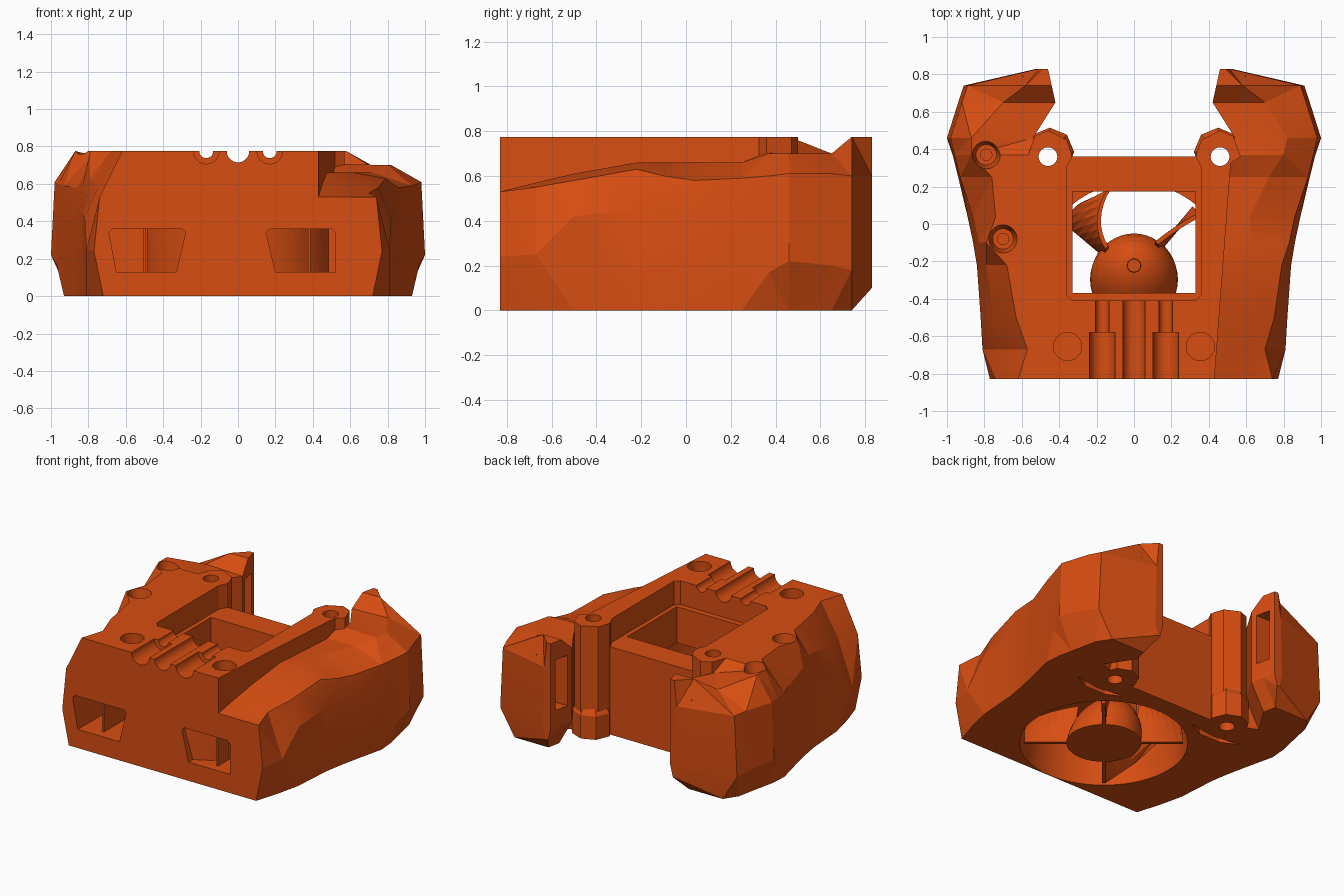
import bpy, bmesh, math

if "Cube" in bpy.data.objects:
    bpy.data.objects.remove(bpy.data.objects["Cube"], do_unlink=True)

orange = bpy.data.materials.new("orange_plastic")
orange.use_nodes = True
COLOUR = (0.68, 0.075, 0.006, 1)
orange.diffuse_color = COLOUR
orange.node_tree.nodes["Principled BSDF"].inputs["Base Color"].default_value = COLOUR


def loft(name, rings):
    """Closed solid through rings of equal point count."""
    bm = bmesh.new()
    loops = [[bm.verts.new(p) for p in ring] for ring in rings]
    n = len(loops[0])
    for a, b in zip(loops, loops[1:]):
        for i in range(n):
            j = (i + 1) % n
            bm.faces.new((a[i], a[j], b[j], b[i]))
    bm.faces.new(loops[0])
    bm.faces.new(loops[-1])
    bmesh.ops.triangulate(bm, faces=[f for f in bm.faces if len(f.verts) == 4])
    bmesh.ops.recalc_face_normals(bm, faces=bm.faces)
    mesh = bpy.data.meshes.new(name)
    bm.to_mesh(mesh)
    bm.free()
    mesh.materials.append(orange)
    obj = bpy.data.objects.new(name, mesh)
    bpy.context.collection.objects.link(obj)
    return obj


def prism(name, outline, z0, z1):
    return loft(name, [[(x, y, z) for x, y in outline] for z in (z0, z1)])


def block(name, x0, x1, y0, y1, z0, z1):
    return prism(name, [(x0, y0), (x1, y0), (x1, y1), (x0, y1)], z0, z1)


def circle(r, n=40):
    return [(r * math.cos(t * math.tau / n), r * math.sin(t * math.tau / n)) for t in range(n)]


def post(name, x, y, r, z0, z1, r1=None, n=40):
    return loft(name, [[(x + u, y + v, z) for u, v in circle(q, n)]
                       for q, z in ((r, z0), (r1 or r, z1))])


def groove(name, x, r, y0, y1):
    return loft(name, [[(x + u, y, TOP + v) for u, v in circle(r)] for y in (y0, y1)])


def combine(target, tool, operation):
    mod = target.modifiers.new("combine", 'BOOLEAN')
    mod.operation = operation
    mod.solver = 'EXACT'
    mod.object = tool
    bpy.context.view_layer.objects.active = target
    bpy.ops.object.modifier_apply(modifier=mod.name)
    bpy.data.objects.remove(tool, do_unlink=True)


TOP = 0.775
FAN_Y = -0.297

# Shared side stations: y, inner x, upper x, upper z, lower x, lower z, bottom x
STATIONS = [
    (-.83, .40, .74, .53, .77, .24, .72),
    (-.67, .40, .70, .55, .81, .25, .77),
    (-.50, .40, .75, .58, .82, .42, .81),
    (-.22, .40, .79, .63, .84, .45, .83),
    (-.10, .40, .83, .60, .86, .43, .85),
    (.04, .40, .86, .58, .89, .40, .88),
    (.25, .40, .93, .59, .94, .22, .93),
    (.37, .40, .96, .60, .97, .17, .92),
    (.46, .54, .98, .61, 1.0, .22, .90),
    (.65, .42, .92, .61, .94, .20, .86),
    (.74, .44, .89, .60, .91, .18, .80),
    (.83, .46, .51, .60, .52, .18, .50),
]
# Wing tops, alike on both sides: inner z, crease x, crease z
WING_TOP = [(.69, .70, .70), (TOP, .58, TOP), (TOP, .49, TOP)]
# Top creases per station
LOW_SHOULDER = [
    (.53, .60, .53), (.57, .60, .57), (.61, .60, .61), (.66, .62, .66), (.66, .62, .66),
    (.66, .62, .66), (.66, .72, .66), (.71, .80, .70), (.69, .82, .70),
] + WING_TOP
# The high side bulges around its two screws
HIGH_SHOULDER = [(TOP, x, TOP) for x in (.62, .57, .63, .68, .79, .74, .76, .87)]
HIGH_SHOULDER += [(.70, .87, TOP)] + WING_TOP


def side_shell(name, side, tops):
    rings = []
    for (y, xi, xu, zu, xl, zl, xb), (zi, xc, zc) in zip(STATIONS, tops):
        foot = min(xi + .1, xb - .02) if y > .4 else xi
        zb = .1 if y > .8 else 0
        section = [(xi, zi), (xc, zc), (xu, zu), (xl, zl), (xb, zb), (foot, zb), (xi, .18)]
        rings.append([(side * x, y, z) for x, z in section])
    return loft(name, rings)


# Core body with both faceted sides
body = prism("cowling_body", [(-.45, -.83), (.43, -.83), (.52, .36), (-.5, .36)], 0, TOP)
combine(body, side_shell("low_side", 1, LOW_SHOULDER), 'UNION')
combine(body, side_shell("high_side", -1, HIGH_SHOULDER), 'UNION')

# Mounting ears at the back, each on a wider faceted foot
EAR = [(.33, .3), (.335, .38), (.36, .45), (.46, .5), (.53, .47), (.57, .36), (.45, .28)]
for s in (-1, 1):
    combine(body, prism("ear", [(s * x, y) for x, y in EAR], 0, TOP), 'UNION')
    foot_rings = [[(s * .45 + u, .385 + v, z) for u, v in circle(r, 8)]
                  for r, z in ((.13, 0), (.13, .16), (.1, .21))]
    combine(body, loft("ear_foot", foot_rings), 'UNION')

# Front air windows, each with a divider inside
for points, divider in (
        ([(-.69, .34), (-.67, .36), (-.3, .36), (-.28, .34), (-.33, .13), (-.65, .13)], -.5),
        ([(.15, .34), (.17, .36), (.5, .36), (.52, .34), (.52, .13), (.2, .13)], .38)):
    window = loft("window", [[(x, y, z) for x, z in points] for y in (-.9, -.5)])
    combine(body, window, 'DIFFERENCE')
    combine(body, block("divider", divider - .007, divider + .007, -.77, -.45, .1, .4), 'UNION')

# Fan housing wall behind the windows
combine(body, post("fan_wall", 0, FAN_Y, .525, .1, .4, n=64), 'UNION')

# Fan bore, hotend opening and stepped recess
RECESS = [(-.33, -.41), (.33, -.41), (.36, -.38), (.36, .3), (.33, .36), (.33, .6),
          (-.33, .6), (-.33, .36), (-.36, .3), (-.36, -.38)]
cutters = [
    post("fan_bore", 0, FAN_Y, .53, 0, .36, .49, 64),
    block("opening", -.33, .33, -.37, .175, .1, 1),
    prism("recess", RECESS, .61, 1),
    groove("centre_groove", 0, .06, -.9, -.35),
]

# Mirrored grooves, magnet pockets, ear holes, wing outlets and underside slots
SLOT = [(-.2, .02), (0, -.01), (.2, .02), (.08, -.04), (-.08, -.04)]
for s in (-1, 1):
    cutters += [
        groove("narrow_groove", s * .17, .037, -.7, -.35),
        groove("wide_groove", s * .17, .068, -.9, -.58),
        post("round_pocket", s * .355, -.655, .075, TOP - .1, 1),
        post("ear_hole", s * .46, .36, .05, -.1, 1),
        block("wing_outlet", s * .35, s * .6, .69, .79, .3, .65),
        prism("underside_slot", [(s * .47 + u, .22 + v) for u, v in SLOT], -.1, .06),
    ]

# Screw pockets on the high shoulder
for x, y in ((-.79, .37), (-.70, -.08)):
    cutters.append(post("screw_pocket", x, y, .055, TOP - .1, TOP + .05, .085))
    cutters.append(post("screw_hole", x, y, .03, TOP - .25, 1))

for cutter in cutters:
    combine(body, cutter, 'DIFFERENCE')

# Domed fan hub leaning towards the back
hub_rings = []
for k in range(9):
    a = k / 8 * math.radians(84)
    h = math.sin(a)
    hub_rings.append([(u, v + FAN_Y + .075 * h, .27 * h) for u, v in circle(.235 * math.cos(a))])
hub = loft("fan_hub", hub_rings)
cap = post("hub_cap", 0, FAN_Y + .075, .045, .2, .285, .035)

# Swept fan spokes, one per quarter turn
spokes = []
for q, sweep in enumerate((-.1, -.6, -.95, -.3)):
    base = math.radians(50 + 90 * q)
    rings = []
    for k in range(9):
        t = k / 8
        r = .19 + .31 * t
        ring = []
        for z, lean, w in ((0, 0, -.012), (0, 0, .012), (.12, .4, .012),
                           (.24, 1, .012), (.24, 1, -.012), (.12, .4, -.012)):
            a = base + sweep * lean * t + w / r
            ring.append((r * math.cos(a), r * math.sin(a) + FAN_Y + .05 * lean * (1 - t), z))
        rings.append(ring)
    spokes.append(loft(f"fan_spoke_{q + 1}", rings))

# Smooth round parts while keeping facet edges sharp
bpy.ops.object.select_all(action='DESELECT')
for obj in [body, hub, cap] + spokes:
    obj.select_set(True)
bpy.context.view_layer.objects.active = body
bpy.ops.object.shade_smooth_by_angle(angle=math.radians(13))
